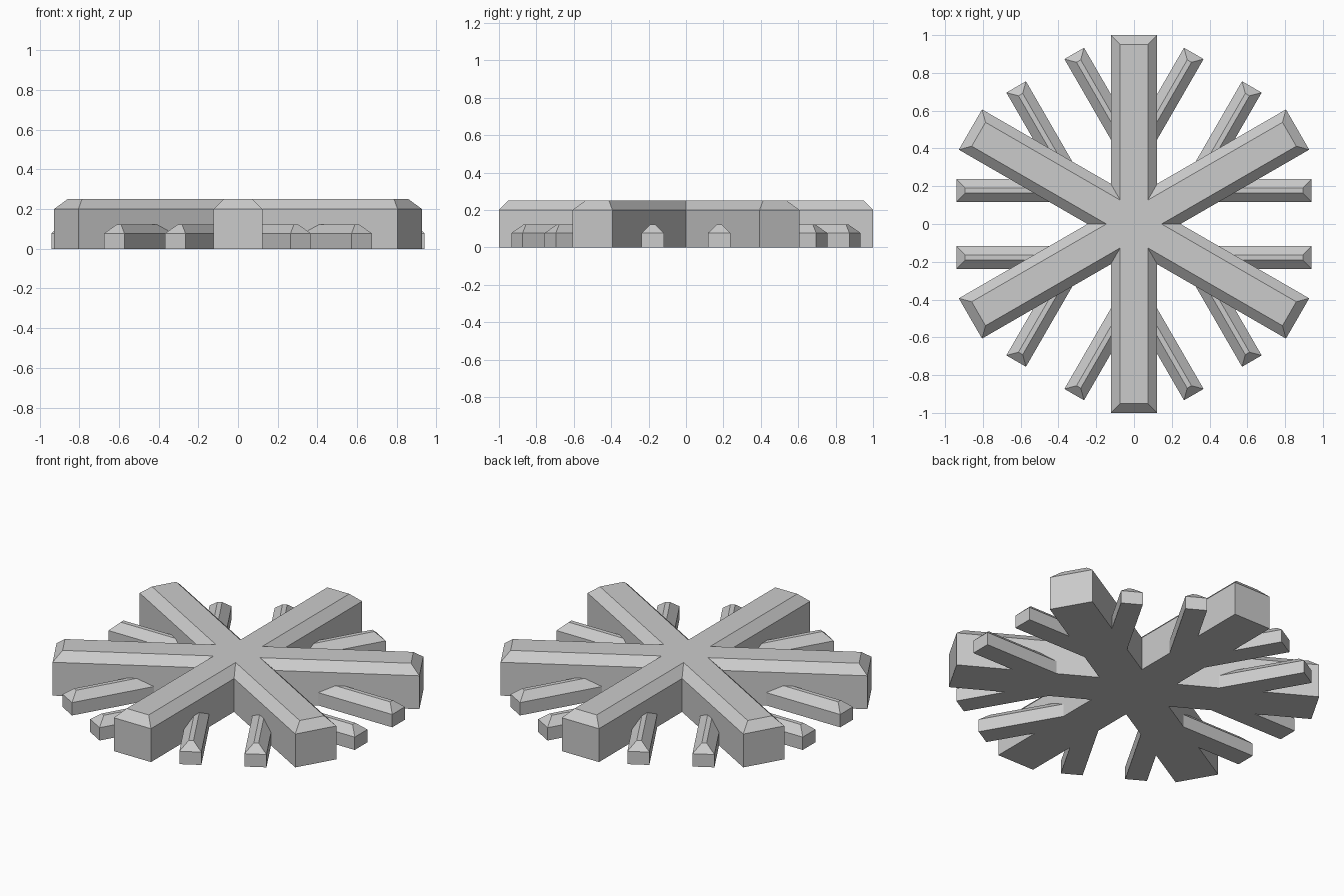
import bpy, bmesh, math
from mathutils import Matrix, Vector

cube = bpy.data.objects.get("Cube")
if cube:
    bpy.data.objects.remove(cube, do_unlink=True)

grey = bpy.data.materials.new("light_grey")
grey.use_nodes = True
colour = (0.6, 0.6, 0.6, 1)
grey.diffuse_color = colour
grey.node_tree.nodes["Principled BSDF"].inputs["Base Color"].default_value = colour


def loft(name, rings):
    """Flat-shaded solid from stacked outlines, each a list of points."""
    bm = bmesh.new()
    rows = [[bm.verts.new(p) for p in ring] for ring in rings]
    n = len(rows[0])
    bm.faces.new(rows[0][::-1])
    bm.faces.new(rows[-1])
    for low, high in zip(rows, rows[1:]):
        for i in range(n):
            j = (i + 1) % n
            bm.faces.new((low[i], low[j], high[j], high[i]))
    bmesh.ops.recalc_face_normals(bm, faces=bm.faces)
    mesh = bpy.data.meshes.new(name)
    bm.to_mesh(mesh)
    bm.free()
    mesh.materials.append(grey)
    obj = bpy.data.objects.new(name, mesh)
    bpy.context.collection.objects.link(obj)
    return obj


def star(half, length, z):
    """Outline of six crossing arms: two tip corners and a valley per arm."""
    points = []
    for k in range(6):
        turn = Matrix.Rotation(math.radians(30 + 60 * k), 3, "Z")
        valley = half / math.tan(math.radians(30))
        for x, y in ((length, -half), (length, half), (valley, half)):
            points.append(turn @ Vector((x, y, z)))
    return points


def bar(half, start, end, z):
    """Rectangular outline of a twig along +x."""
    return [(start, -half, z), (end, -half, z), (end, half, z), (start, half, z)]


# Six main arms joined in one chamfered star
loft("main_arms", [star(0.123, 1, 0), star(0.123, 1, 0.2), star(0.073, 0.95, 0.25)])

# Two low chamfered twigs growing from each arm
for k in range(6):
    arm = math.radians(30 + 60 * k)
    for name, side in (("left", 1), ("right", -1)):
        twig = loft(f"twig_{name}_{k + 1}", [
            bar(0.06, 0, 0.633, 0), bar(0.06, 0, 0.633, 0.077), bar(0.013, 0, 0.586, 0.122)])
        twig.location = (0.355 * math.cos(arm), 0.355 * math.sin(arm), 0)
        twig.rotation_euler.z = arm + side * math.radians(30)
